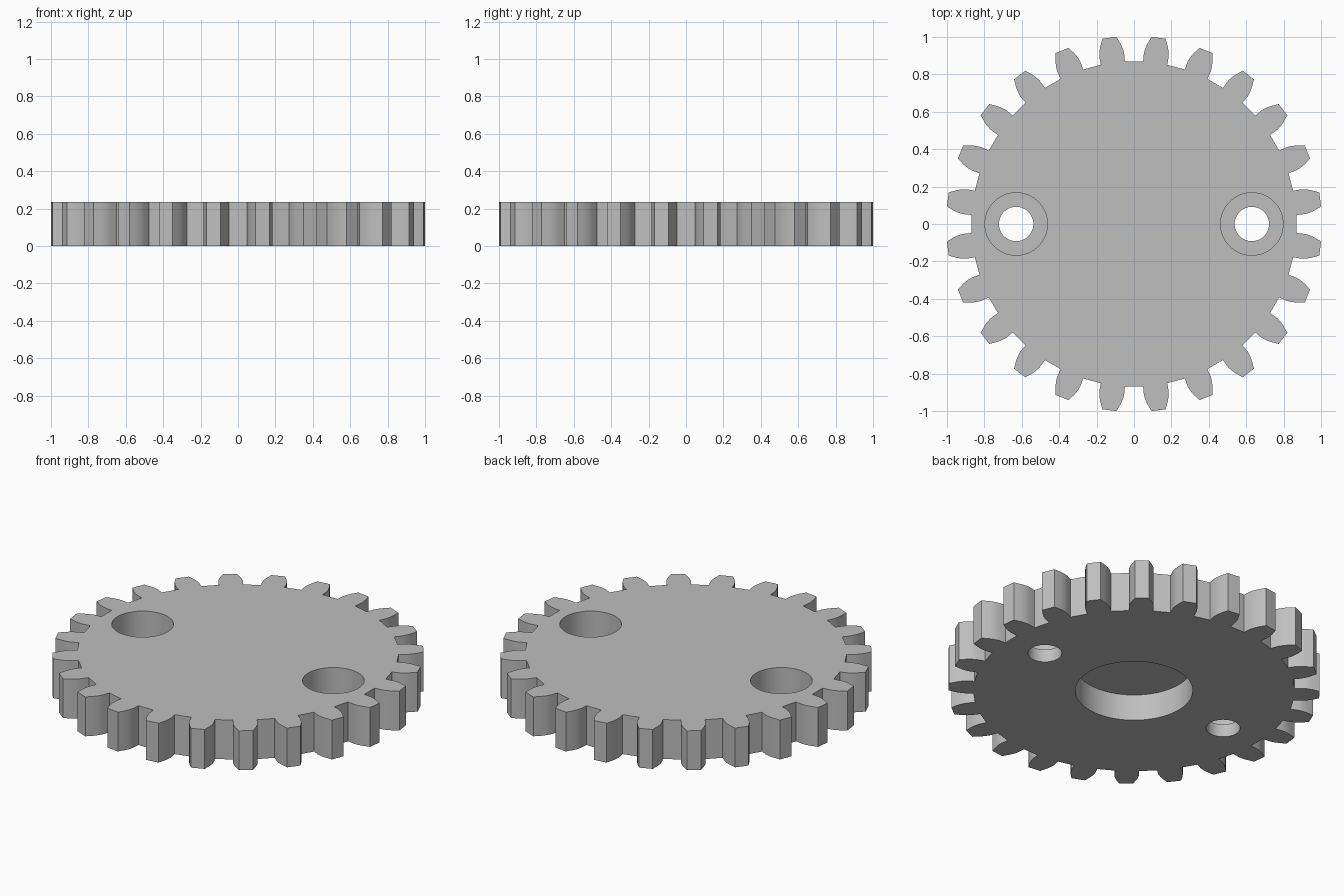
import bpy
import bmesh
import math
from mathutils import Matrix, Vector

cube = bpy.data.objects.get("Cube")
if cube:
    bpy.data.objects.remove(cube, do_unlink=True)

TEETH = 24
HEIGHT = 0.235
FLOOR = 0.077            # web left under the counterbores
POCKET_DEPTH = 0.157
HOLE_X = 0.63

grey = bpy.data.materials.new("light_grey")
grey.use_nodes = True
colour = (0.52, 0.52, 0.52, 1)
grey.diffuse_color = colour
grey.node_tree.nodes["Principled BSDF"].inputs["Base Color"].default_value = colour


def add_object(name, bm):
    mesh = bpy.data.meshes.new(name)
    bmesh.ops.recalc_face_normals(bm, faces=bm.faces)
    bm.to_mesh(mesh)
    bm.free()
    mesh.materials.append(grey)
    obj = bpy.data.objects.new(name, mesh)
    bpy.context.collection.objects.link(obj)
    return obj


# Toothed disc: one half-tooth flank (half width, radius), mirrored and repeated
flank = [(0.065, 0.867), (0.067, 0.912), (0.063, 0.938),
         (0.055, 0.964), (0.038, 1.004)]
tooth = [(-w, r) for w, r in flank] + [(w, r) for w, r in reversed(flank)]

bm = bmesh.new()
outline = []
for i in range(TEETH):
    turn = Matrix.Rotation(-math.tau * (i + 0.5) / TEETH, 3, "Z")
    outline += [bm.verts.new(turn @ Vector((w, r, 0))) for w, r in tooth]
base = bm.faces.new(outline)
top = bmesh.ops.extrude_face_region(bm, geom=[base])["geom"]
bmesh.ops.translate(bm, vec=(0, 0, HEIGHT),
                    verts=[v for v in top if isinstance(v, bmesh.types.BMVert)])
gear = add_object("gear", bm)


# Bored holes
def bore(x, radius, low, high):
    bm = bmesh.new()
    bmesh.ops.create_cone(bm, cap_ends=True, segments=64, radius1=radius,
                          radius2=radius, depth=high - low,
                          matrix=Matrix.Translation((x, 0, (low + high) / 2)))
    cutter = add_object("cutter", bm)
    cutter.hide_render = True
    mod = gear.modifiers.new("bore", "BOOLEAN")
    mod.operation = "DIFFERENCE"
    mod.solver = "EXACT"
    mod.object = cutter
    bpy.ops.object.modifier_apply(modifier=mod.name)
    bpy.data.objects.remove(cutter, do_unlink=True)


bpy.ops.object.select_all(action="DESELECT")
gear.select_set(True)
bpy.context.view_layer.objects.active = gear

bore(0, 0.318, -0.1, POCKET_DEPTH)               # underside pocket
for side in (-1, 1):
    bore(side * HOLE_X, 0.167, FLOOR, HEIGHT + 0.1)  # counterbore
    bore(side * HOLE_X, 0.092, -0.1, HEIGHT)         # through hole

bpy.ops.object.shade_smooth_by_angle(angle=math.radians(30))
